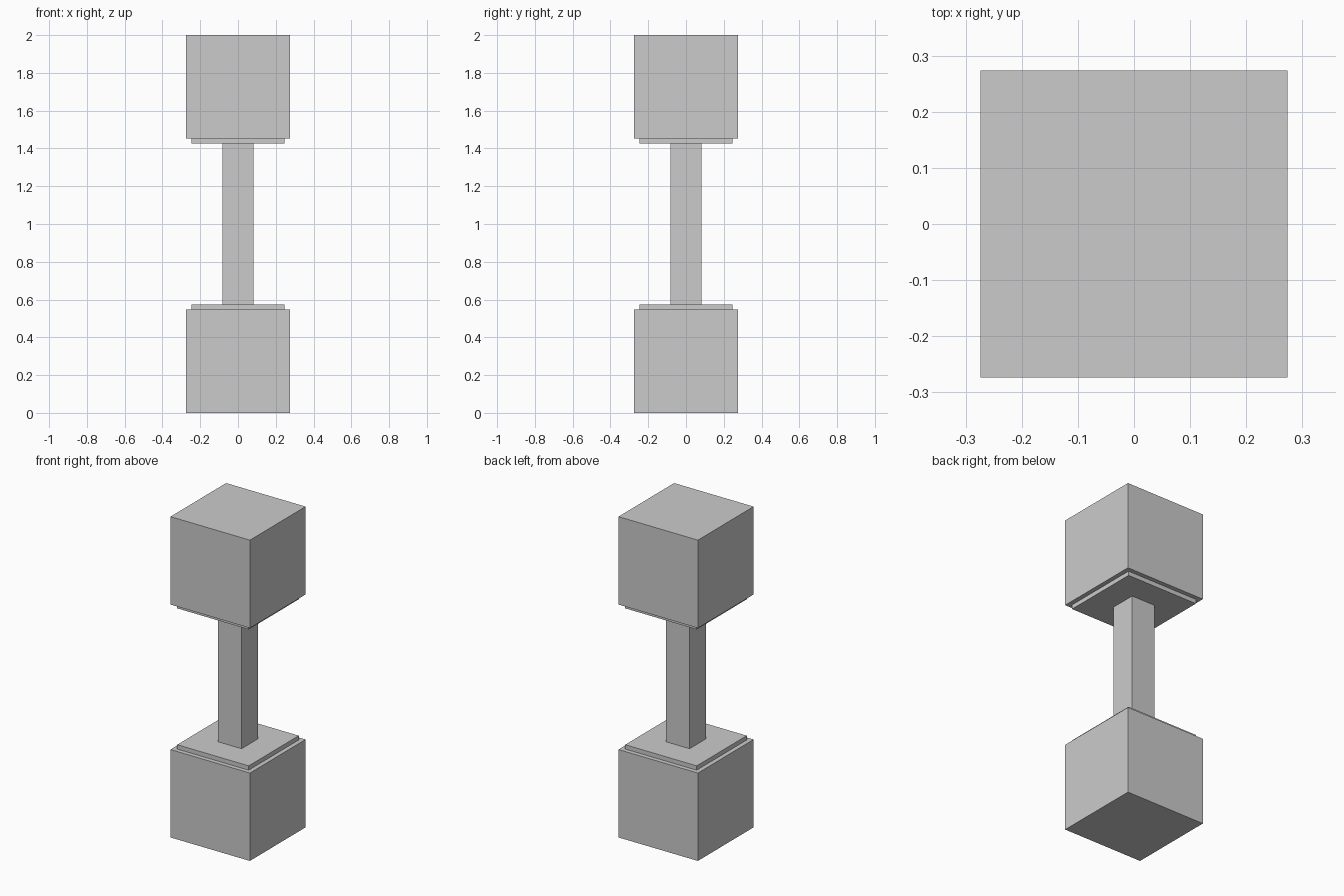
import bpy

if "Cube" in bpy.data.objects:
    bpy.data.objects.remove(bpy.data.objects["Cube"])

BLOCK = 0.548    # edge of each end cube
PLATE = 0.493    # width of the inset collar plates
PLATE_H = 0.027
BAR = 0.164
HEIGHT = 2.0


def box(name, width, z0, z1):
    bpy.ops.mesh.primitive_cube_add(size=1, location=(0, 0, (z0 + z1) / 2))
    ob = bpy.context.object
    ob.name = name
    ob.scale = (width, width, z1 - z0)
    bpy.ops.object.transform_apply(location=False, rotation=False, scale=True)
    return ob


# End cubes with thin collar plates on their inner faces
inner = BLOCK + PLATE_H
box("lower_weight", BLOCK, 0, BLOCK)
box("lower_collar", PLATE, BLOCK, inner)
box("upper_weight", BLOCK, HEIGHT - BLOCK, HEIGHT)
box("upper_collar", PLATE, HEIGHT - inner, HEIGHT - BLOCK)

# Square handle bar between the collars
box("handle_bar", BAR, inner, HEIGHT - inner)
